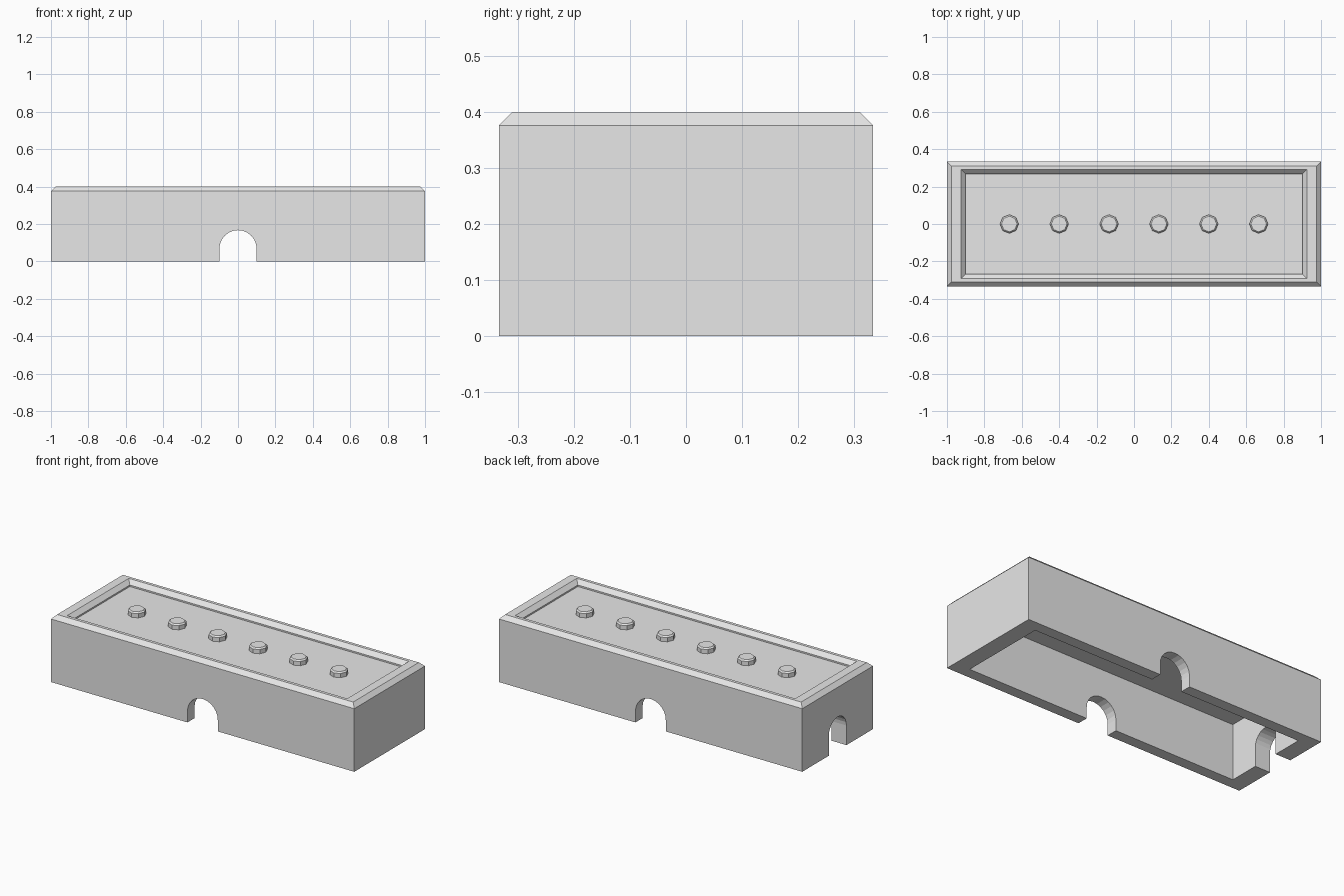
import bpy, bmesh, math
from mathutils import Matrix

cube = bpy.data.objects.get("Cube")
if cube:
    bpy.data.objects.remove(cube, do_unlink=True)

grey = bpy.data.materials.new("light_grey")
grey.use_nodes = True
grey.diffuse_color = (0.8, 0.8, 0.8, 1)
for node in grey.node_tree.nodes:
    if node.type == 'BSDF_PRINCIPLED':
        node.inputs["Base Color"].default_value = (0.8, 0.8, 0.8, 1)

HX, HY = 1.0, 1 / 3          # half size of the block
WX, WY = 0.1, 1 / 15         # wall thickness
BEVEL = 0.024
FLOOR, TOP = 0.367, 0.4


def make_object(name, bm):
    bmesh.ops.recalc_face_normals(bm, faces=bm.faces)
    mesh = bpy.data.meshes.new(name)
    bm.to_mesh(mesh)
    bm.free()
    mesh.materials.append(grey)
    obj = bpy.data.objects.new(name, mesh)
    bpy.context.collection.objects.link(obj)
    return obj


def loft(name, rings):
    """Join matching rings of points and cap both ends."""
    bm = bmesh.new()
    loops = [[bm.verts.new(p) for p in ring] for ring in rings]
    for a, b in zip(loops, loops[1:]):
        for i in range(len(a)):
            j = (i + 1) % len(a)
            bm.faces.new((a[i], a[j], b[j], b[i]))
    bm.faces.new(loops[0])
    bm.faces.new(loops[-1])
    return make_object(name, bm)


def rectangle(inset_x, inset_y, z):
    x, y = HX - inset_x, HY - inset_y
    return [(-x, -y, z), (x, -y, z), (x, y, z), (-x, y, z)]


def arch_cutter(radius, spring, start, end, turn):
    """Arched prism running along y, turned about z."""
    outline = [(-radius, -0.1), (radius, -0.1)]
    for i in range(13):
        a = math.pi * i / 12
        outline.append((radius * math.cos(a), spring + radius * math.sin(a)))
    cutter = loft("arch_cutter", [[(x, y, z) for x, z in outline] for y in (start, end)])
    cutter.data.transform(Matrix.Rotation(turn, 4, 'Z'))
    cutter.hide_render = True
    return cutter


# Hollow block: underside cavity, outer walls, bevelled rim, shallow tray
body = loft("block_body", [
    rectangle(WX, WY, 1 / 3),
    rectangle(WX, WY, 0),
    rectangle(0, 0, 0),
    rectangle(0, 0, TOP - BEVEL),
    rectangle(BEVEL, BEVEL, TOP),
    rectangle(WX - BEVEL, WY - BEVEL, TOP),
    rectangle(WX, WY, TOP - BEVEL),
    rectangle(WX, WY, FLOOR),
])

# Arched openings: front and back walls, and the wall on the -x end
cutters = [
    arch_cutter(0.1, 0.067, -0.5, 0.5, 0),
    arch_cutter(0.083, 0.117, 0.8, 1.2, math.pi / 2),
]
for cutter in cutters:
    mod = body.modifiers.new("arch", 'BOOLEAN')
    mod.operation = 'DIFFERENCE'
    mod.solver = 'EXACT'
    mod.object = cutter
bpy.context.view_layer.update()
evaluated = body.evaluated_get(bpy.context.evaluated_depsgraph_get())
cut_mesh = bpy.data.meshes.new_from_object(evaluated)
body.modifiers.clear()
body.data = cut_mesh
for cutter in cutters:
    bpy.data.objects.remove(cutter, do_unlink=True)


# Row of eight-sided studs with bevelled tops
def octagon(x, radius, z):
    return [(x + radius * math.cos(i * math.pi / 4), radius * math.sin(i * math.pi / 4), z)
            for i in range(8)]


for n in range(6):
    x = (n - 2.5) * 4 / 15
    loft(f"stud_{n + 1}", [
        octagon(x, 0.05, FLOOR - 0.005),
        octagon(x, 0.05, TOP - 0.008),
        octagon(x, 0.042, TOP),
    ])
